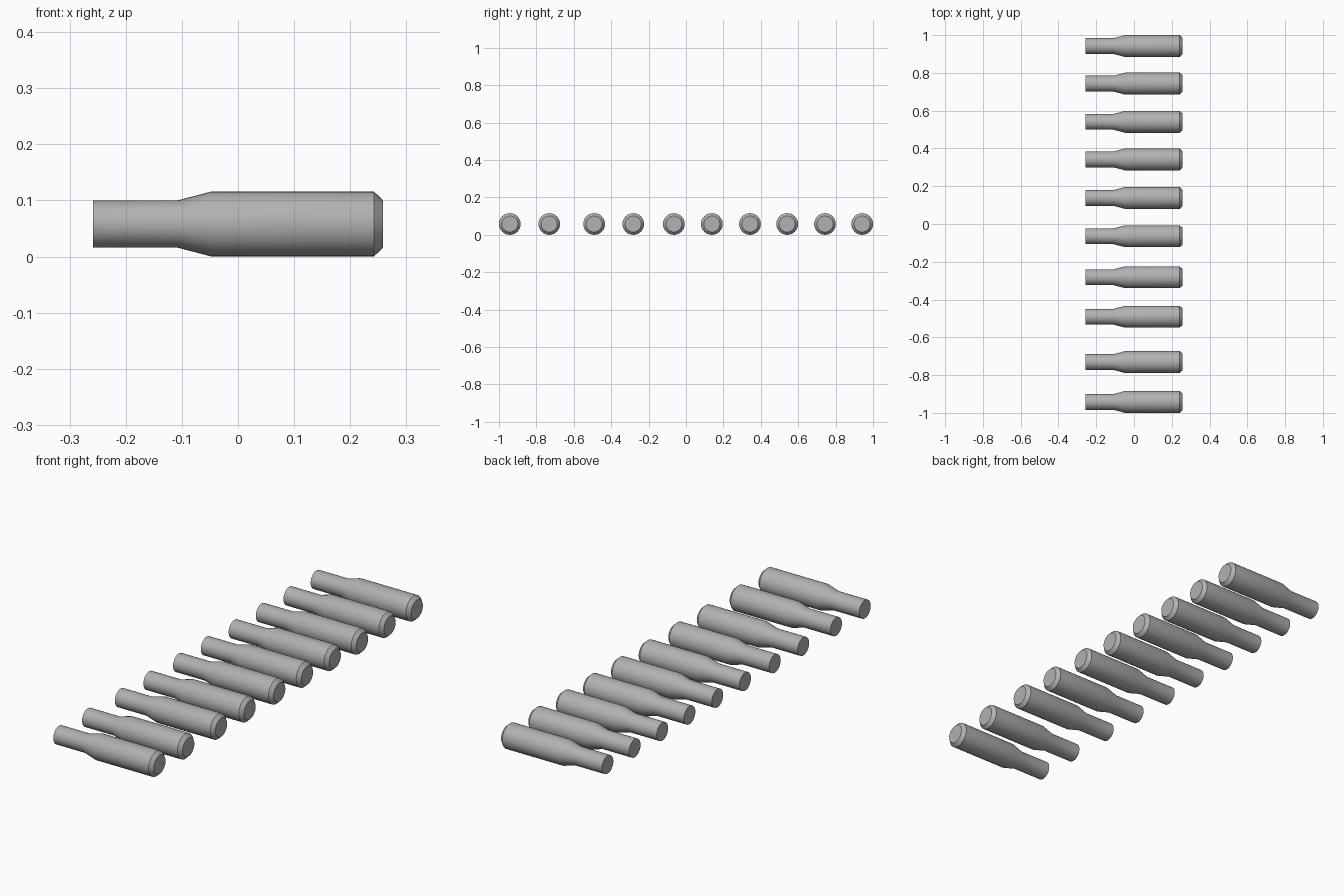
import bpy, bmesh, math

if "Cube" in bpy.data.objects:
    bpy.data.objects.remove(bpy.data.objects["Cube"])

SIDES = 32
R = 0.058
# (x, radius) along the casing: neck, shoulder, body, chamfered base
PROFILE = [(-0.258, 0.042), (-0.108, 0.042), (-0.047, R), (0.242, R), (0.258, 0.043)]
# Slightly uneven row spacing
ROW_Y = [-0.942, -0.731, -0.491, -0.282, -0.065, 0.138, 0.342, 0.541, 0.743, 0.942]


def turned_mesh(name, profile):
    """Closed solid turned about the x axis."""
    bm = bmesh.new()
    rings = []
    for x, r in profile:
        angles = [2 * math.pi * i / SIDES for i in range(SIDES)]
        rings.append([bm.verts.new((x, r * math.cos(a), r * math.sin(a))) for a in angles])
    for a, b in zip(rings, rings[1:]):
        for i in range(SIDES):
            j = (i + 1) % SIDES
            bm.faces.new((a[i], a[j], b[j], b[i]))
    bm.faces.new(rings[0])
    bm.faces.new(rings[-1])
    bmesh.ops.recalc_face_normals(bm, faces=bm.faces)
    mesh = bpy.data.meshes.new(name)
    bm.to_mesh(mesh)
    bm.free()
    # Smooth shoulder, sharp chamfer and ends
    mesh.shade_smooth()
    mesh.set_sharp_from_angle(angle=math.radians(30))
    return mesh


# Dark grey finish
finish = bpy.data.materials.new("dark_grey")
finish.diffuse_color = (0.44, 0.44, 0.44, 1)
finish.use_nodes = True
finish.node_tree.nodes["Principled BSDF"].inputs["Base Color"].default_value = finish.diffuse_color

# Row of identical stepped cylinders lying on the ground
mesh = turned_mesh("stepped_cylinder", PROFILE)
mesh.materials.append(finish)
for n, y in enumerate(ROW_Y, 1):
    ob = bpy.data.objects.new(f"stepped_cylinder_{n}", mesh)
    ob.location = (0, y, R)
    bpy.context.collection.objects.link(ob)
